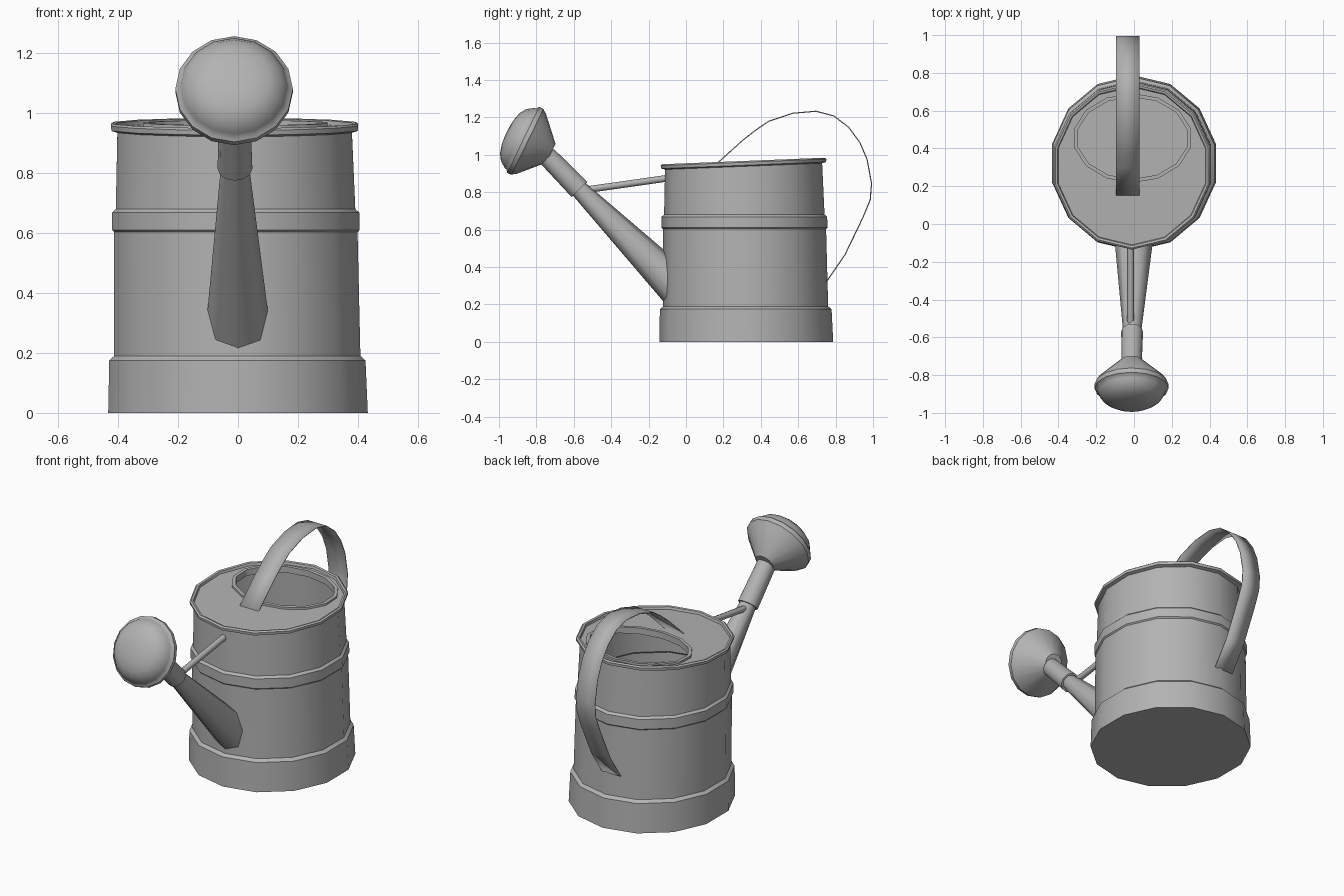
import bpy, bmesh, math
from mathutils import Vector

cube = bpy.data.objects.get("Cube")
if cube:
    bpy.data.objects.remove(cube)

metal = bpy.data.materials.new("grey_metal")
metal.use_nodes = True
grey = (0.45, 0.45, 0.45, 1)
metal.diffuse_color = grey
metal.node_tree.nodes["Principled BSDF"].inputs["Base Color"].default_value = grey


def finish(name, bm, angle):
    bmesh.ops.recalc_face_normals(bm, faces=bm.faces)
    mesh = bpy.data.meshes.new(name)
    bm.to_mesh(mesh)
    bm.free()
    mesh.materials.append(metal)
    for p in mesh.polygons:
        p.use_smooth = True
    mesh.set_sharp_from_angle(angle=math.radians(angle))
    ob = bpy.data.objects.new(name, mesh)
    bpy.context.collection.objects.link(ob)
    return ob


def skin(name, rings, angle=32, cap_start=True, cap_end=True):
    """Join a list of point rings into one surface."""
    bm = bmesh.new()
    loops = [[bm.verts.new(p) for p in ring] for ring in rings]
    n = len(loops[0])
    for a, b in zip(loops, loops[1:]):
        for i in range(n):
            j = (i + 1) % n
            bm.faces.new((a[i], a[j], b[j], b[i]))
    if cap_start:
        bm.faces.new(loops[0][::-1])
    if cap_end:
        bm.faces.new(loops[-1])
    return finish(name, bm, angle)


def lathe(name, start, end, profile, sides, angle):
    """Revolve (radius, distance) pairs about the line from start to end."""
    start, end = Vector(start), Vector(end)
    axis = (end - start).normalized()
    u = Vector((1, 0, 0))
    v = axis.cross(u).normalized()
    u = v.cross(axis)
    rings = []
    for r, d in profile:
        rings.append([start + axis * d + r * (u * math.cos(t) + v * math.sin(t))
                      for t in (math.tau * i / sides for i in range(sides))])
    return skin(name, rings, angle)


# Can: one leaning, slightly oval surface running into the lid and filler hole
SIDES = 14


def oval(rx, ry, cx, cy, z, tilt=0.0):
    ring = []
    for i in range(SIDES):
        t = math.tau * (i + 0.5) / SIDES
        y = cy + ry * math.sin(t)
        ring.append((cx + rx * math.cos(t), y, z + tilt * (y - 0.31)))
    return ring


def can_ring(r, z):
    tilt = 0.04 if z > 0.9 else 0.0
    return oval(r * 0.955, r, -0.012 * z, 0.322 - 0.015 * z, z, tilt)


wall = [(0.465, 0), (0.459, 0.175), (0.441, 0.19), (0.436, 0.603),
        (0.443, 0.61), (0.443, 0.668), (0.429, 0.68), (0.42, 0.938),
        (0.441, 0.944), (0.443, 0.96), (0.434, 0.967), (0.422, 0.964), (0.418, 0.95)]
hole = [(0.0, 0.95), (0.0, 0.962), (0.02, 0.962), (0.02, 0.925)]
rings = [can_ring(r, z) for r, z in wall]
rings += [oval(0.315 - inset, 0.237 - inset, -0.008, 0.455, z, 0.04) for inset, z in hole]
skin("can_body", rings, 32, cap_end=False)

# Spout, its collar tube and the sprinkler head
lathe("spout", (0, -0.03, 0.275), (-0.01, -0.58, 0.825),
      [(0.108, 0), (0.047, 0.775)], 8, 50)
lathe("spout_collar", (-0.01, -0.57, 0.815), (-0.012, -0.745, 0.995),
      [(0.058, 0), (0.053, 0.25)], 12, 40)
lathe("sprinkler_head", (-0.013, -0.722, 1.008), (-0.013, -0.87, 1.08),
      [(0.056, 0), (0.182, 0.12), (0.187, 0.13), (0.196, 0.14), (0.196, 0.165),
       (0.182, 0.175), (0.178, 0.188), (0.155, 0.222), (0.12, 0.245),
       (0.07, 0.258), (0.025, 0.262)], 16, 40)

# Brace rod between can and spout
lathe("brace_rod", (-0.018, -0.09, 0.876), (-0.018, -0.54, 0.812),
      [(0.018, 0), (0.018, 0.454)], 8, 50)

# Handle: thin bent strap
path = [(0.14, 0.93), (0.3, 1.075), (0.37, 1.13), (0.444, 1.18), (0.57, 1.222), (0.695, 1.233),
        (0.79, 1.208), (0.87, 1.147), (0.93, 1.065), (0.968, 0.976), (0.992, 0.847),
        (0.985, 0.76), (0.946, 0.665), (0.85, 0.466), (0.75, 0.32)]
bm = bmesh.new()
rows = [[bm.verts.new((x, y, z)) for x in (-0.094, 0.03)] for y, z in path]
for a, b in zip(rows, rows[1:]):
    bm.faces.new((a[0], a[1], b[1], b[0]))
handle = finish("handle", bm, 40)
solid = handle.modifiers.new("thickness", "SOLIDIFY")
solid.thickness = 0.006
solid.offset = 0
